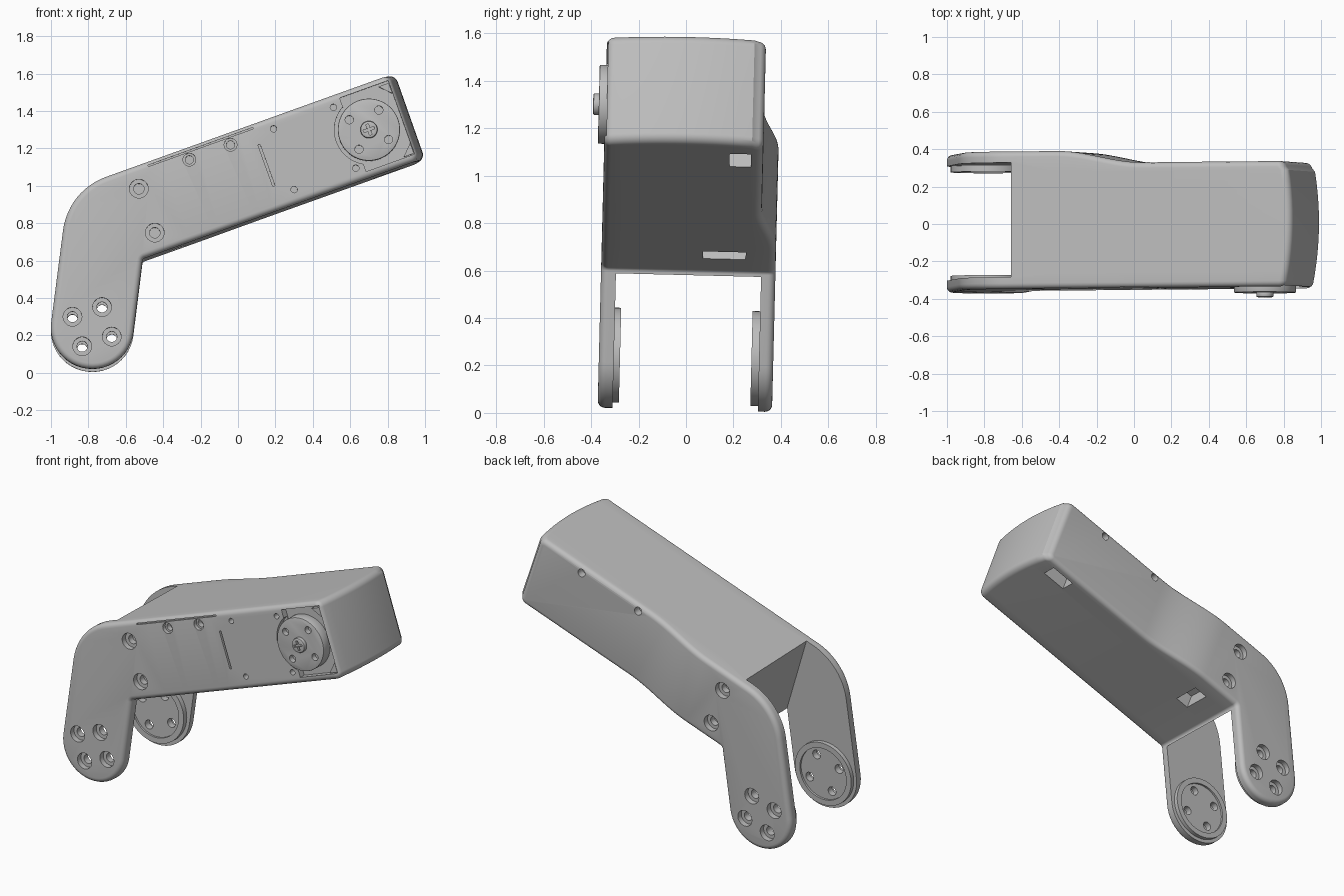
import bpy, bmesh, math
from mathutils import Matrix, Vector

if "Cube" in bpy.data.objects:
    bpy.data.objects.remove(bpy.data.objects["Cube"])

ARM = math.radians(19.8)                      # slope of the upper arm
CA, SA = math.cos(ARM), math.sin(ARM)
FRONT, BACK, STEP = -0.353, 0.382, 0.064      # outer walls and the narrowing of the back wall
PIVOT = Vector((0, FRONT, 0.8))
TILT = (Matrix.Translation(PIVOT) @ Matrix.Rotation(-0.025, 4, 'X') @ Matrix.Translation(-PIVOT))

grey = bpy.data.materials.new("light_grey")
grey.use_nodes = True
grey.diffuse_color = (0.51, 0.51, 0.51, 1)
grey.node_tree.nodes["Principled BSDF"].inputs["Base Color"].default_value = grey.diffuse_color


def to_object(name, bm):
    bmesh.ops.recalc_face_normals(bm, faces=bm.faces)
    mesh = bpy.data.meshes.new(name)
    bm.to_mesh(mesh)
    bm.free()
    mesh.materials.append(grey)
    ob = bpy.data.objects.new(name, mesh)
    bpy.context.collection.objects.link(ob)
    return ob


def cyl(name, x, z, r, y0, y1, bevel=0.0, sides=32):
    """Cylinder lying along y."""
    bm = bmesh.new()
    place = Matrix.Translation((x, (y0 + y1) / 2, z)) @ Matrix.Rotation(math.pi / 2, 4, 'X')
    bmesh.ops.create_cone(bm, cap_ends=True, segments=sides, radius1=r, radius2=r,
                          depth=abs(y1 - y0), matrix=place)
    if bevel:
        rim = [e for e in bm.edges if abs(e.verts[0].co.y - e.verts[1].co.y) < 1e-5]
        bmesh.ops.bevel(bm, geom=rim, offset=bevel, segments=2, affect='EDGES', profile=0.5)
    return to_object(name, bm)


def box(name, centre, size, angle=ARM):
    """Box turned in the side plane."""
    bm = bmesh.new()
    place = Matrix.Translation(centre) @ Matrix.Rotation(-angle, 4, 'Y') @ Matrix.Diagonal((*size, 1))
    bmesh.ops.create_cube(bm, size=1, matrix=place)
    return to_object(name, bm)


def loft(rings):
    """Closed solid through rings of (x, y, z) points."""
    bm = bmesh.new()
    rows = [[bm.verts.new(p) for p in ring] for ring in rings]
    for a, b in zip(rows, rows[1:]):
        for i in range(len(a)):
            bm.faces.new((a[i - 1], a[i], b[i], b[i - 1]))
    bm.faces.new(rows[0])
    bm.faces.new(rows[-1][::-1])
    return bm


def prism(points, y0, y1):
    return loft([[(x, y, z) for x, z in points] for y in (y0, y1)])


def width(mesh):
    xs = [v.co.x for v in mesh.vertices]
    return max(xs) - min(xs) if xs else 0


def cut(target, cutter):
    """Subtract the cutter, taking the first solver that keeps the part whole."""
    before = target.data.copy()
    for solver in ('EXACT', 'MANIFOLD', 'FLOAT'):
        mod = target.modifiers.new("cut", 'BOOLEAN')
        mod.operation, mod.solver, mod.object = 'DIFFERENCE', solver, cutter
        bpy.context.view_layer.objects.active = target
        bpy.ops.object.modifier_apply(modifier=mod.name)
        if width(target.data) > 0.98 * width(before):
            break
        target.data = before.copy()
    bpy.data.objects.remove(cutter)


def fillet(corners, inset=0.0, n=12):
    """Polygon of (x, z, radius) corners, rounded, with its edge moved inwards."""
    out = []
    for i, (x, z, r) in enumerate(corners):
        p = Vector((x, z))
        a = (Vector(corners[i - 1][:2]) - p).normalized()
        b = (Vector(corners[(i + 1) % len(corners)][:2]) - p).normalized()
        half = a.angle(b) / 2
        c = p + (a + b).normalized() * r / math.sin(half)
        start, end = p + a * r / math.tan(half) - c, p + b * r / math.tan(half) - c
        sweep = start.angle(end)
        convex = 1 if a.x * b.y - a.y * b.x > 0 else -1
        scale = (1 - convex * inset / r) / math.sin(sweep)
        for k in range(n + 1):
            s = sweep * k / n
            out.append(c + (start * math.sin(sweep - s) + end * math.sin(s)) * scale)
    return out


# Arm shell: side outline with rounded rims, narrowing back wall, bowed far end
CORNERS = [(-1.027, 0.052, 0.22), (-0.908, 0.976, 0.35), (0.84, 1.604, 0.04),
           (1.0, 1.15, 0.04), (-0.51, 0.61, 0.02), (-0.587, -0.004, 0.22)]
ROUND = 0.03
curve = [(ROUND * (1 - math.sin(t)), ROUND * (1 - math.cos(t)))
         for t in (math.pi / 2 * k / 5 for k in range(6))]
sections = ([(d, FRONT + y) for d, y in curve] + [(0, k * 0.054) for k in range(-5, 6)]
            + [(d, BACK - y) for d, y in reversed(curve)])
bm = loft([[(p.x, y, p.y) for p in fillet(CORNERS, d)] for d, y in sections])
axis = Vector((CA, 0, SA))
for k in range(15):
    bmesh.ops.bisect_plane(bm, geom=bm.verts[:] + bm.edges[:] + bm.faces[:],
                           plane_co=axis * 0.47 * k / 14, plane_no=axis, dist=1e-5)
for v in bm.verts:
    u = v.co.dot(axis)
    if u > 1.2:
        v.co -= axis * 0.04 * (v.co.y / 0.36) ** 2
    if v.co.y > 0.3:
        t = min(max(u / 0.47, 0), 1)
        v.co.y -= STEP * t * t * (3 - 2 * t)
arm = to_object("arm_shell", bm)

# Open fork between the two legs
cut(arm, to_object("fork_cutter", prism(
    [(-0.515, 0.6), (-0.70, 1.2), (-1.3, 1.2), (-1.3, -0.3), (-0.3, -0.3)], -0.29, 0.322)))

# Round pads inside the legs, with a shallow dish
LEG = (-0.78, 0.245)
front_pad = cyl("front_leg_pad", *LEG, 0.2, -0.295, -0.264, sides=64)
back_pad = cyl("back_leg_pad", *LEG, 0.2, 0.29, 0.327, sides=64)
cut(front_pad, cyl("dish", *LEG, 0.165, -0.277, -0.2, sides=64))
cut(back_pad, cyl("dish", *LEG, 0.165, 0.2, 0.303, sides=64))


def four_holes(x, z):
    for dx, dz in ((-0.105, 0.053), (0.053, 0.105), (0.105, -0.053), (-0.053, -0.105)):
        yield x + dx, z + dz


# Counterbored screw holes through both legs and the elbow
for x, z in four_holes(-0.78, 0.247):
    for ob in (arm, front_pad, back_pad):
        cut(ob, cyl("bolt", x, z, 0.028, -0.5, 0.5))
    for y0, y1 in ((-0.5, FRONT + 0.035), (BACK - 0.035, 0.5)):
        cut(arm, cyl("bore", x, z, 0.05, y0, y1))
for x, z in ((-0.53, 0.985), (-0.445, 0.75)):
    for wall, side in ((FRONT, -1), (BACK, 1)):
        cut(arm, cyl("bore", x, z, 0.05, side * 0.5, wall - side * 0.035))
        cut(arm, cyl("bolt", x, z, 0.028, side * 0.5, wall - side * 0.075))

# Small holes on the front and back walls
for x, z in ((-0.26, 1.14), (-0.04, 1.22)):
    cut(arm, cyl("hole", x, z, 0.034, -0.5, FRONT + 0.025))
    cut(arm, cyl("hole", x, z, 0.022, -0.5, FRONT + 0.06))
for x, z in ((0.19, 1.305), (0.51, 1.42), (0.30, 0.98), (0.63, 1.095)):
    cut(arm, cyl("hole", x, z, 0.017, -0.5, FRONT + 0.04))
for x, z in ((0.51, 1.44), (0.11, 1.30)):
    cut(arm, cyl("hole", x, z, 0.025, 0.27, 0.5))

# Slits on the front wall and slots under the arm
cut(arm, box("slit", (0.152, FRONT, 1.11), (0.012, 0.04, 0.235)))
cut(arm, box("seam", (-0.2, FRONT, 1.208), (0.595, 0.03, 0.008)))
cut(arm, box("slot", (-0.33, 0.165, 0.69), (0.09, 0.18, 0.16)))
cut(arm, box("slot", (0.795, 0.222, 1.09), (0.16, 0.09, 0.16)))

# Motor recess, its corner clips, the output disc and the hub screw
MX, MZ = 0.70, 1.30


def on_arm(u, v, y):
    return (MX + u * CA - v * SA, y, MZ + u * SA + v * CA)


cut(arm, box("recess", on_arm(0.048, 0.004, FRONT), (0.275, 0.08, 0.418)))
cut(arm, cyl("recess", MX, MZ, 0.185, -0.5, FRONT + 0.035, sides=64))
clips = []
for side, name in ((1, "upper_motor_clip"), (-1, "lower_motor_clip")):
    tri = [on_arm(u, side * v, 0) for u, v in ((0.184, 0.2), (0.184, 0.14), (0.125, 0.2))]
    clips.append(to_object(name, prism([(p[0], p[2]) for p in tri], FRONT + 0.008, FRONT + 0.045)))
disc = cyl("motor_disc", MX, MZ, 0.166, -0.38, -0.305, bevel=0.005, sides=64)
for x, z in four_holes(MX, MZ):
    cut(disc, cyl("hole", x, z, 0.022, -0.5, -0.345))
hub = cyl("hub_screw", MX, MZ, 0.046, -0.404, -0.37, bevel=0.008)
for turn in (0, math.pi / 2):
    cut(hub, box("cross", (MX, -0.404, MZ), (0.06, 0.03, 0.014), ARM + turn))

# Slight lean of the whole model, and smooth shading
for ob in (arm, front_pad, back_pad, disc, hub, *clips):
    ob.data.transform(TILT)
    bpy.ops.object.select_all(action='DESELECT')
    ob.select_set(True)
    bpy.context.view_layer.objects.active = ob
    bpy.ops.object.shade_smooth_by_angle(angle=math.radians(30))
